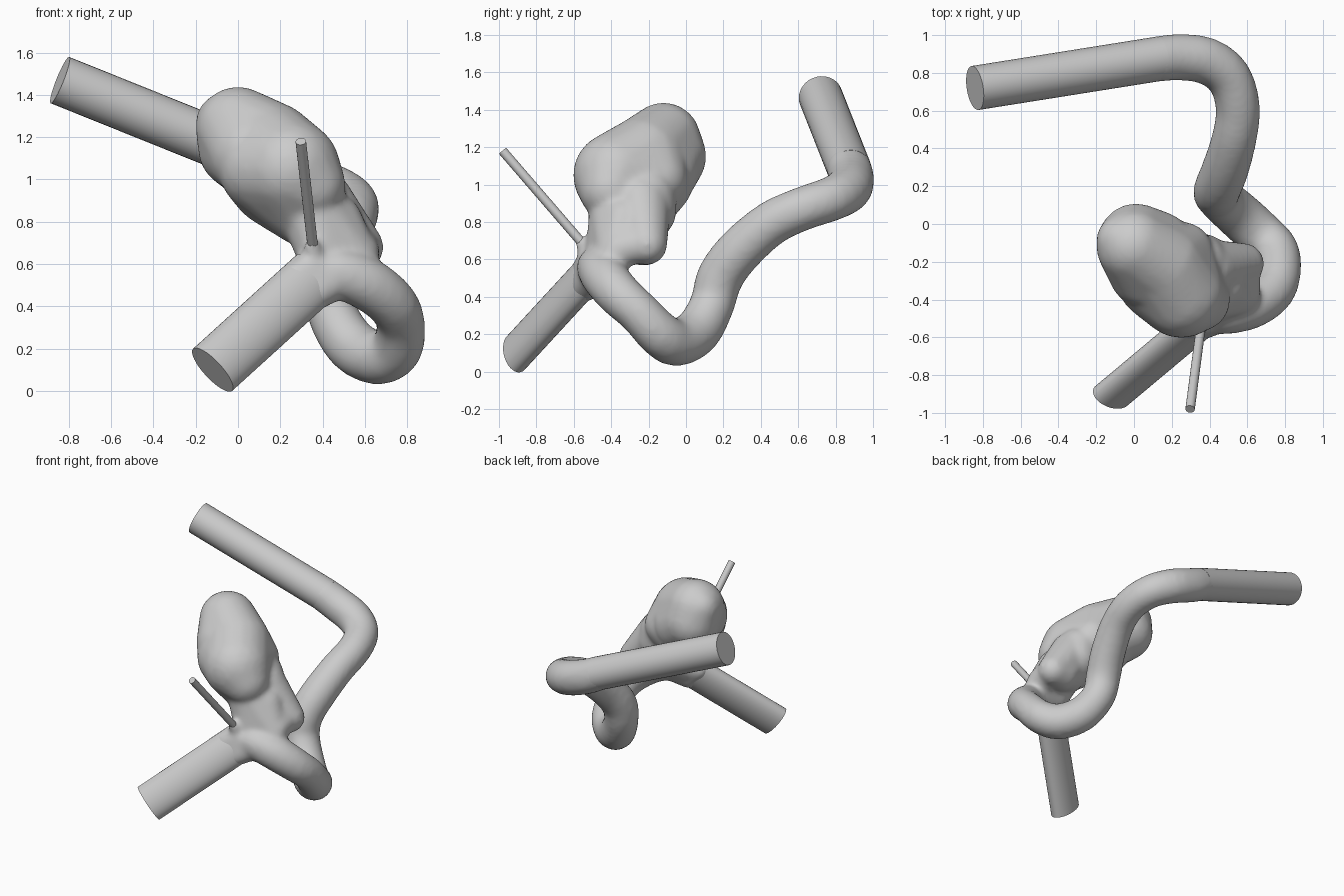
import bpy, bmesh
from mathutils import Vector, Matrix

if "Cube" in bpy.data.objects:
    bpy.data.objects.remove(bpy.data.objects["Cube"])


def hull(target, balls):
    """Add the convex hull of several (x, y, z, radius) balls to a bmesh."""
    tmp = bmesh.new()
    for x, y, z, r in balls:
        bmesh.ops.create_icosphere(tmp, subdivisions=3, radius=r,
                                   matrix=Matrix.Translation((x, y, z)))
    res = bmesh.ops.convex_hull(tmp, input=tmp.verts[:])
    keep = {g for g in res["geom"] if isinstance(g, bmesh.types.BMFace)}
    bmesh.ops.delete(tmp, geom=[f for f in tmp.faces if f not in keep], context='FACES')
    loose = [v for v in tmp.verts if not v.link_faces]
    bmesh.ops.delete(tmp, geom=loose, context='VERTS')
    me = bpy.data.meshes.new("tmp")
    tmp.to_mesh(me)
    target.from_mesh(me)
    bpy.data.meshes.remove(me)
    tmp.free()


def smooth_path(pts, steps=3):
    """Catmull-Rom interpolation of (x, y, z, radius) points."""
    p = [Vector(q) for q in pts]
    p = [2 * p[0] - p[1]] + p + [2 * p[-1] - p[-2]]
    out = []
    for a, b, c, d in zip(p, p[1:], p[2:], p[3:]):
        for i in range(steps):
            t = i / steps
            out.append(0.5 * (2 * b + (c - a) * t + (2 * a - 5 * b + 4 * c - d) * t * t
                              + (3 * b - a - 3 * c + d) * t ** 3))
    return out + [p[-2]]


def add_object(name, bm):
    me = bpy.data.meshes.new(name)
    bm.to_mesh(me)
    bm.free()
    ob = bpy.data.objects.new(name, me)
    bpy.context.collection.objects.link(ob)
    bpy.ops.object.select_all(action='DESELECT')
    ob.select_set(True)
    bpy.context.view_layer.objects.active = ob
    return ob


def straight_tube(name, start, end, ra, rb, wide, sides=32):
    """Flat-ended elliptical tube; ra is the half width along 'wide'."""
    start, end = Vector(start), Vector(end)
    t = (end - start).normalized()
    w = Vector(wide)
    w = (w - t * w.dot(t)).normalized()
    b = t.cross(w)
    m = Matrix((w * ra, b * rb, t * (end - start).length)).transposed().to_4x4()
    m.translation = (start + end) / 2
    bm = bmesh.new()
    bmesh.ops.create_cone(bm, cap_ends=True, segments=sides, radius1=1, radius2=1,
                          depth=1, matrix=m)
    add_object(name, bm)
    bpy.ops.object.shade_smooth_by_angle(angle=0.6)


body = bmesh.new()

# Winding main vessel
path = smooth_path([
    (0.37, -0.48, 0.545, 0.09), (0.48, -0.465, 0.555, 0.12), (0.62, -0.43, 0.50, 0.125),
    (0.73, -0.355, 0.41, 0.12), (0.77, -0.25, 0.315, 0.115), (0.75, -0.14, 0.20, 0.122),
    (0.66, -0.05, 0.157, 0.128), (0.54, 0.06, 0.215, 0.127), (0.45, 0.14, 0.36, 0.12),
    (0.44, 0.18, 0.50, 0.125), (0.48, 0.28, 0.64, 0.125), (0.53, 0.45, 0.79, 0.12),
    (0.55, 0.62, 0.87, 0.118), (0.50, 0.78, 0.925, 0.12), (0.38, 0.865, 0.975, 0.125),
    (0.23, 0.883, 1.03, 0.124), (0.12, 0.872, 1.083, 0.121)])
for a, b in zip(path, path[1:]):
    hull(body, [a, b])

# Flattened transition from inlet into the vessel
hull(body, [(0.27, -0.54, 0.535, 0.078), (0.35, -0.54, 0.45, 0.078),
            (0.36, -0.50, 0.59, 0.085), (0.46, -0.475, 0.53, 0.10)])

# Bulging sac, narrowing toward its neck
hull(body, [(0.0, -0.12, 1.24, 0.20), (-0.06, -0.09, 1.27, 0.14), (0.01, -0.09, 1.15, 0.20),
            (0.15, -0.22, 1.14, 0.23), (0.12, -0.13, 1.08, 0.20), (0.07, -0.24, 1.12, 0.21)])
hull(body, [(0.15, -0.22, 1.14, 0.23), (0.25, -0.37, 1.05, 0.235), (0.26, -0.15, 1.03, 0.16),
            (0.12, -0.30, 1.05, 0.21), (0.14, -0.16, 1.02, 0.20), (0.16, -0.19, 0.97, 0.19),
            (0.32, -0.30, 0.86, 0.18), (0.34, -0.40, 0.97, 0.17)])
hull(body, [(0.30, -0.29, 0.90, 0.19), (0.34, -0.21, 0.94, 0.16), (0.36, -0.21, 0.86, 0.16),
            (0.42, -0.27, 0.78, 0.16)])

# Lower bulge beside the neck
hull(body, [(0.38, -0.24, 0.90, 0.16), (0.40, -0.28, 0.76, 0.15),
            (0.49, -0.23, 0.69, 0.125), (0.58, -0.21, 0.68, 0.11)])
hull(body, [(0.36, -0.36, 0.84, 0.16), (0.41, -0.42, 0.62, 0.12),
            (0.57, -0.38, 0.62, 0.10), (0.46, -0.33, 0.80, 0.13)])
hull(body, [(0.57, -0.22, 0.69, 0.10), (0.57, -0.36, 0.65, 0.10), (0.43, -0.28, 0.80, 0.14)])

# Flare where the small branch leaves the vessel
hull(body, [(0.36, -0.51, 0.62, 0.06), (0.35, -0.56, 0.69, 0.035)])

ob = add_object("vessel_and_sac", body)
rm = ob.modifiers.new("fuse", 'REMESH')
rm.mode = 'VOXEL'
rm.voxel_size = 0.016
rm.use_smooth_shade = True
sm = ob.modifiers.new("blend", 'SMOOTH')
sm.factor = 0.5
sm.iterations = 12

# Straight extensions with flat cut ends
straight_tube("inlet_tube", (-0.12, -0.91, 0.10), (0.37, -0.50, 0.545), 0.136, 0.08, (1, 0, -1))
straight_tube("outlet_tube", (-0.842, 0.72, 1.47), (0.14, 0.876, 1.075), 0.118, 0.118, (0, 1, 0))
straight_tube("small_branch", (0.297, -0.98, 1.18), (0.355, -0.54, 0.67), 0.025, 0.025, (1, 0, 0), 16)
